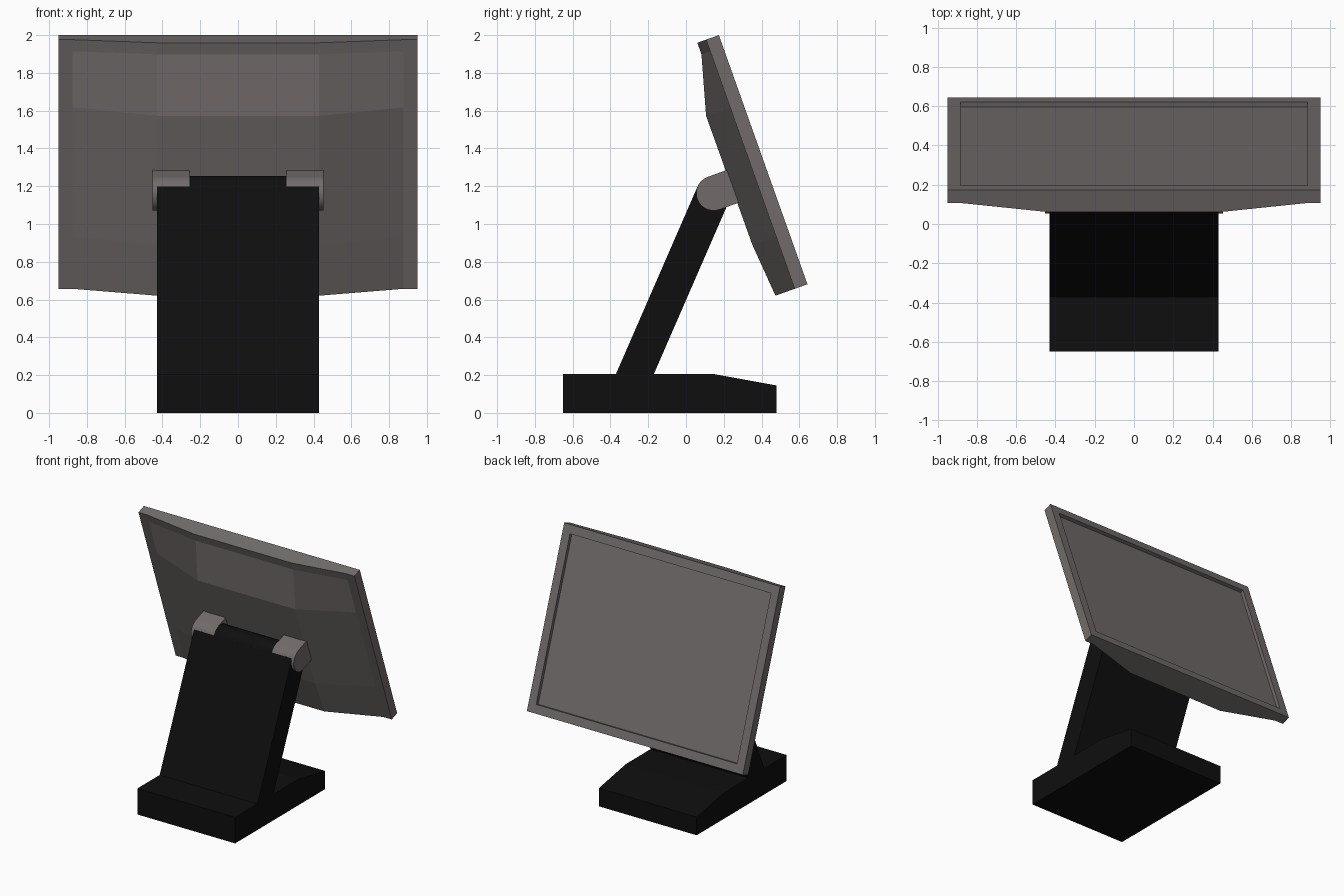
import bpy, bmesh, math
from mathutils import Vector

if "Cube" in bpy.data.objects:
    bpy.data.objects.remove(bpy.data.objects["Cube"])


def material(name, rgb):
    m = bpy.data.materials.new(name)
    m.diffuse_color = (*rgb, 1)
    m.use_nodes = True
    m.node_tree.nodes["Principled BSDF"].inputs["Base Color"].default_value = m.diffuse_color
    return m


black = material("black plastic", (0.0045, 0.0045, 0.0045))
grey = material("warm grey plastic", (0.165, 0.148, 0.144))


def finish(name, bm, mat, smooth=False):
    bmesh.ops.recalc_face_normals(bm, faces=bm.faces)
    me = bpy.data.meshes.new(name)
    bm.to_mesh(me)
    bm.free()
    ob = bpy.data.objects.new(name, me)
    bpy.context.collection.objects.link(ob)
    me.materials.append(mat)
    if smooth:
        bpy.ops.object.select_all(action='DESELECT')
        ob.select_set(True)
        bpy.context.view_layer.objects.active = ob
        bpy.ops.object.shade_smooth_by_angle(angle=math.radians(30))
    return ob


def extrude_profile(name, pts, x0, x1, mat, smooth=False):
    """Side profile of (y, z) points swept along x."""
    bm = bmesh.new()
    f = bm.faces.new([bm.verts.new((x0, y, z)) for y, z in pts])
    r = bmesh.ops.extrude_face_region(bm, geom=[f])
    bmesh.ops.translate(bm, vec=(x1 - x0, 0, 0),
                        verts=[v for v in r["geom"] if isinstance(v, bmesh.types.BMVert)])
    return finish(name, bm, mat, smooth)


def arc(c, r, a0, a1, n):
    return [(c[0] + r * math.cos(a0 + (a1 - a0) * i / n),
             c[1] + r * math.sin(a0 + (a1 - a0) * i / n)) for i in range(n + 1)]


# Shared directions in the (y, z) plane
TILT = math.atan2(0.335, 0.942)          # screen normal above horizontal
LEAN = math.atan2(0.917, 0.399)          # arm direction
HINGE = (0.146, 1.163)
R = 0.092

# Base foot with sloped rear
extrude_profile("base", [(-0.65, 0), (0.48, 0), (0.48, 0.145), (0.14, 0.207), (-0.65, 0.207)],
                -0.43, 0.43, black)

# Leaning arm, cut square at the hinge axis
side = (R * math.sin(LEAN), -R * math.cos(LEAN))
top_front = (HINGE[0] - side[0], HINGE[1] - side[1])
top_back = (HINGE[0] + side[0], HINGE[1] + side[1])


def drop(p, z):
    return (p[0] - (p[1] - z) / math.tan(LEAN), z)


extrude_profile("arm", [drop(top_front, 0.15), drop(top_back, 0.15), top_back, top_front],
                -0.43, 0.43, black)

# Round knuckle between the brackets
extrude_profile("hinge_knuckle", arc(HINGE, R, 0, 2 * math.pi * 23 / 24, 23),
                -0.256, 0.256, black, True)

# Rounded brackets joining the arm to the screen housing
bracket = arc(HINGE, R, TILT + math.pi / 2, TILT + math.pi * 1.5, 14)
reach = (0.135 * math.cos(TILT), 0.135 * math.sin(TILT))
bracket += [(bracket[-1][0] + reach[0], bracket[-1][1] + reach[1]),
            (bracket[0][0] + reach[0], bracket[0][1] + reach[1])]
for s, label in ((-1, "left"), (1, "right")):
    extrude_profile("hinge_bracket_" + label, bracket, s * 0.256, s * 0.452, grey, True)

# Screen housing: u runs down the panel, n is depth behind the screen face
ORIGIN = Vector((0, 0.174, 2.0))
DOWN = Vector((0, 0.335, -0.942)).normalized()
BACK = Vector((0, -0.942, -0.335)).normalized()


def panel_point(x, u, n):
    return ORIGIN + Vector((x, 0, 0)) + DOWN * u + BACK * n


rows = [(0, 0.121), (0.065, 0.121), (0.38, 0.207), (1.105, 0.205), (1.4, 0.18)]
columns = [-0.95, -0.875, -0.43, 0.43, 0.875, 0.95]
bm = bmesh.new()
grid = [[bm.verts.new(panel_point(x, u, n if abs(x) < 0.5 else 0.072)) for x in columns]
        for u, n in rows]
for a, b in zip(grid, grid[1:]):
    for i in range(len(columns) - 1):
        bm.faces.new((a[i], a[i + 1], b[i + 1], b[i]))

# Rim walls down to the flat front
rim = [e for e in bm.edges if e.is_boundary]
new = bmesh.ops.extrude_edge_only(bm, edges=rim)["geom"]
for v in new:
    if isinstance(v, bmesh.types.BMVert):
        v.co -= BACK * (v.co - ORIGIN).dot(BACK)
front = bmesh.ops.contextual_create(
    bm, geom=[e for e in new if isinstance(e, bmesh.types.BMEdge)])["faces"]
bmesh.ops.recalc_face_normals(bm, faces=bm.faces)

# Bezel and recessed display
bmesh.ops.inset_region(bm, faces=front, thickness=0.066, use_even_offset=True)
bmesh.ops.inset_region(bm, faces=front, thickness=0.0005, use_even_offset=True)
bmesh.ops.translate(bm, vec=BACK * 0.027, verts=list({v for f in front for v in f.verts}))
finish("screen_housing", bm, grey)
